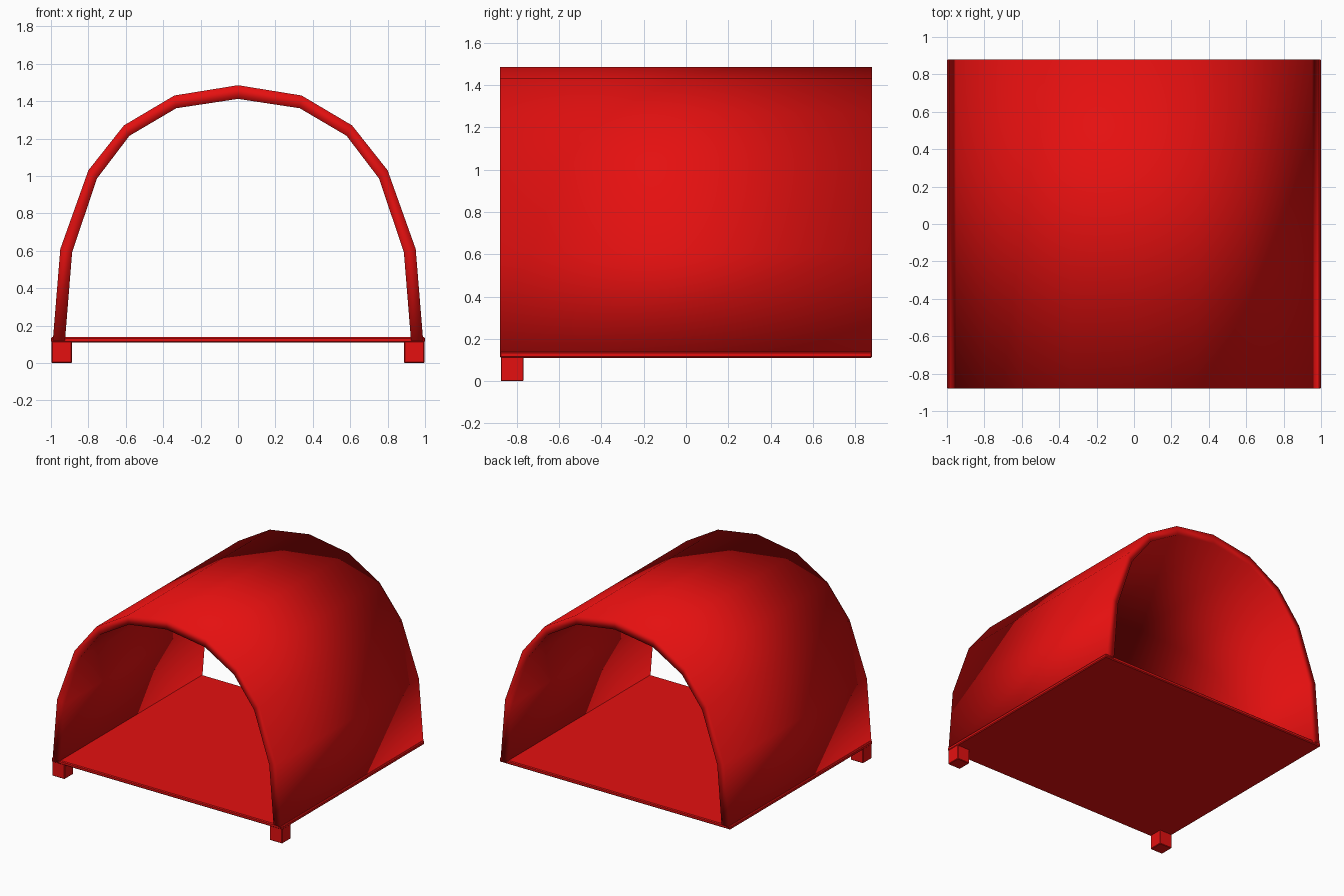
import bpy
import bmesh
from mathutils import Matrix

cube = bpy.data.objects.get("Cube")
if cube:
    bpy.data.objects.remove(cube, do_unlink=True)

HALF_DEPTH = 0.88

red = bpy.data.materials.new("bright_red")
red.use_nodes = True
red.diffuse_color = (0.78, 0.005, 0.005, 1)
red.node_tree.nodes["Principled BSDF"].inputs["Base Color"].default_value = red.diffuse_color


def add_object(name, bm):
    bmesh.ops.recalc_face_normals(bm, faces=bm.faces)
    mesh = bpy.data.meshes.new(name)
    bm.to_mesh(mesh)
    bm.free()
    mesh.materials.append(red)
    obj = bpy.data.objects.new(name, mesh)
    bpy.context.collection.objects.link(obj)
    return obj


def add_box(name, center, size, bevel):
    bm = bmesh.new()
    bmesh.ops.create_cube(bm, size=1, matrix=Matrix.Translation(center) @ Matrix.Diagonal((*size, 1)))
    bmesh.ops.bevel(bm, geom=bm.edges[:], offset=bevel, segments=1, affect='EDGES')
    return add_object(name, bm)


def mirrored(half):
    return half + [(-x, z) for x, z in reversed(half[:-1])]


# Arched shell: outer and inner half profiles, from the floor to the ridge
outer = mirrored([(0.99, 0.12), (0.95, 0.61), (0.80, 1.03), (0.61, 1.27), (0.34, 1.43), (0, 1.485)])
inner = mirrored([(0.925, 0.12), (0.887, 0.59), (0.755, 0.985), (0.58, 1.215), (0.33, 1.362), (0, 1.412)])

bm = bmesh.new()
loops = [[bm.verts.new((x, y, z)) for x, z in profile]
         for profile, y in ((outer, -HALF_DEPTH), (outer, HALF_DEPTH),
                            (inner, HALF_DEPTH), (inner, -HALF_DEPTH))]
for a, b in zip(loops, loops[1:] + loops[:1]):
    for i in range(len(a) - 1):
        bm.faces.new((a[i], a[i + 1], b[i + 1], b[i]))
for end in (0, -1):
    bm.faces.new([loop[end] for loop in loops])
shell = add_object("arched_shell", bm)
shell.data.shade_smooth()

# Floor slab
add_box("floor", (0, 0, 0.124), (2, 2 * HALF_DEPTH, 0.028), 0.006)

# Two front feet
for side, sign in (("left", 1), ("right", -1)):
    add_box("front_foot_" + side, (sign * 0.942, -0.822, 0.058), (0.108, 0.108, 0.116), 0.004)
